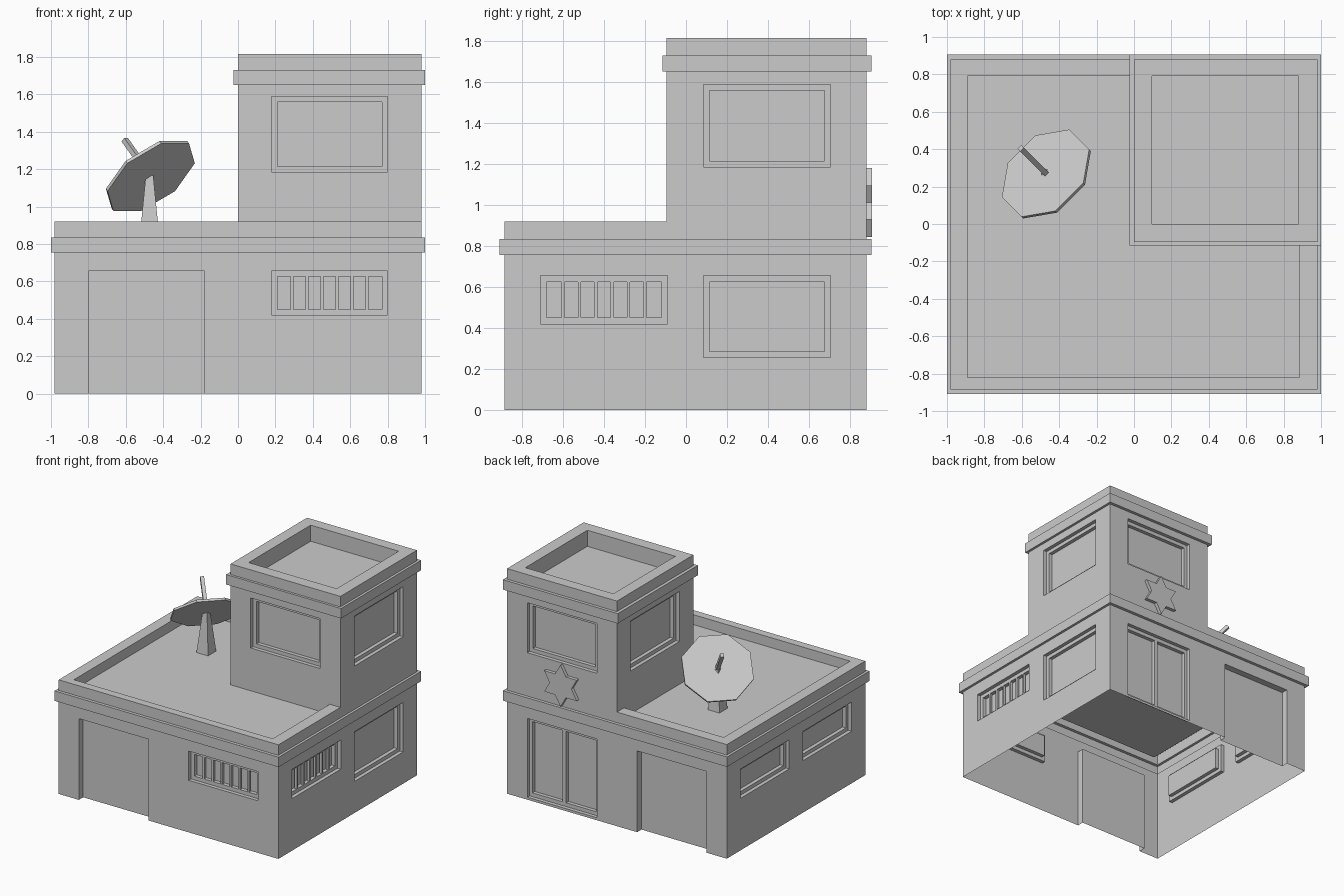
import bpy, bmesh, math
from mathutils import Matrix, Vector

cube = bpy.data.objects.get("Cube")
if cube:
    bpy.data.objects.remove(cube, do_unlink=True)

grey = bpy.data.materials.new("plain_grey")
grey.use_nodes = True
grey.diffuse_color = (0.6, 0.6, 0.6, 1)
grey.node_tree.nodes["Principled BSDF"].inputs["Base Color"].default_value = grey.diffuse_color


def finish(name, bm):
    bmesh.ops.recalc_face_normals(bm, faces=bm.faces)
    mesh = bpy.data.meshes.new(name)
    bm.to_mesh(mesh)
    bm.free()
    mesh.materials.append(grey)
    obj = bpy.data.objects.new(name, mesh)
    bpy.context.collection.objects.link(obj)
    return obj


def boxes(name, spans):
    """One object holding a box for each (x0, x1, y0, y1, z0, z1)."""
    bm = bmesh.new()
    for x0, x1, y0, y1, z0, z1 in spans:
        size = Matrix.Diagonal((x1 - x0, y1 - y0, z1 - z0, 1))
        mid = Matrix.Translation(((x0 + x1) / 2, (y0 + y1) / 2, (z0 + z1) / 2))
        bmesh.ops.create_cube(bm, size=1, matrix=mid @ size)
    return finish(name, bm)


def prism(name, points, matrix, z0, z1):
    """Extrude a flat outline along the local z axis."""
    bm = bmesh.new()
    low = [bm.verts.new(matrix @ Vector((x, y, z0))) for x, y in points]
    high = [bm.verts.new(matrix @ Vector((x, y, z1))) for x, y in points]
    bm.faces.new(low[::-1])
    bm.faces.new(high)
    for i in range(len(points)):
        j = (i + 1) % len(points)
        bm.faces.new((low[i], low[j], high[j], high[i]))
    return finish(name, bm)


def combine(target, tool, operation):
    mod = target.modifiers.new(tool.name, "BOOLEAN")
    mod.operation, mod.solver, mod.object = operation, "EXACT", tool
    bpy.context.view_layer.update()
    graph = bpy.context.evaluated_depsgraph_get()
    result = bpy.data.meshes.new_from_object(target.evaluated_get(graph))
    target.modifiers.clear()
    target.data = result
    bpy.data.objects.remove(tool, do_unlink=True)


# Wall planes: axis, position, inward direction
WALLS = {
    "front": ("y", -0.885, 1), "back": ("y", 0.88, -1),
    "right": ("x", 0.98, -1), "left": ("x", -0.98, 1),
    "tower_front": ("y", -0.095, 1), "tower_left": ("x", 0.0, 1),
}


def on_wall(wall, u0, u1, z0, z1, d0, d1):
    """Box span on a wall, from depth d0 to depth d1 inwards."""
    axis, pos, inward = WALLS[wall]
    a, b = sorted((pos + inward * d0, pos + inward * d1))
    return (a, b, u0, u1, z0, z1) if axis == "x" else (u0, u1, a, b, z0, z1)


# Main block with sunken roof, then tower and ledges
building = boxes("building", [(-0.98, 0.98, -0.885, 0.88, 0, 0.92)])
ROOF = 0.84
combine(building, boxes("roof_cut", [(-0.89, 0.885, -0.82, 0.79, ROOF, 1.2)]), "DIFFERENCE")
combine(building, boxes("tower", [(0, 0.98, -0.095, 0.88, 0.7, 1.815)]), "UNION")
combine(building, boxes("ledges", [(-1, 1, -0.91, 0.905, 0.755, 0.835),
                                   (-0.025, 1, -0.115, 0.905, 1.65, 1.73)]), "UNION")
combine(building, boxes("tower_roof_cut", [(0.095, 0.88, 0, 0.79, 1.685, 2)]), "DIFFERENCE")

# Windows: outer recess, then a deeper pane
X_SPAN, Y_BACK, Y_FRONT = (0.18, 0.8), (0.085, 0.705), (-0.71, -0.09)
SLIT, LOW, HIGH = (0.42, 0.655), (0.255, 0.655), (1.185, 1.588)
windows = [
    ("front", X_SPAN, SLIT), ("tower_front", X_SPAN, HIGH), ("back", X_SPAN, HIGH),
    ("right", Y_BACK, HIGH), ("right", Y_BACK, LOW), ("right", Y_FRONT, SLIT),
    ("tower_left", Y_BACK, HIGH), ("left", Y_BACK, SLIT), ("left", Y_FRONT, SLIT),
]
STEP, PANE, RIM = 0.03, 0.06, 0.03
outer, inner = [], []
for wall, u, z in windows:
    outer.append(on_wall(wall, *u, *z, -0.01, STEP))
    inner.append(on_wall(wall, u[0] + RIM, u[1] - RIM, z[0] + RIM, z[1] - RIM, STEP / 2, PANE))

# Plain doorways and the double door
for wall in ("front", "back"):
    outer.append(on_wall(wall, -0.8, -0.18, -0.1, 0.655, -0.01, 0.055))
outer.append(on_wall("back", *X_SPAN, 0.02, 0.655, -0.01, STEP))
for u0, u1 in ((0.205, 0.475), (0.505, 0.775)):
    inner.append(on_wall("back", u0, u1, 0.05, 0.625, STEP / 2, PANE))
combine(building, boxes("recess_cut", outer), "DIFFERENCE")
combine(building, boxes("pane_cut", inner), "DIFFERENCE")

# Open underside
bm = bmesh.new()
bm.from_mesh(building.data)
under = [f for f in bm.faces if f.calc_center_median().z < 0.001 and abs(f.normal.z) > 0.9]
bmesh.ops.delete(bm, geom=under, context="FACES")
bm.to_mesh(building.data)
bm.free()
building.data.materials.clear()
building.data.materials.append(grey)

# Window bars
for wall, u in (("front", X_SPAN), ("right", Y_FRONT)):
    mids = [u[0] + RIM + (u[1] - u[0] - 2 * RIM) * i / 7 for i in range(1, 7)]
    boxes(wall + "_window_bars",
          [on_wall(wall, m - 0.008, m + 0.008, SLIT[0] + RIM, SLIT[1] - RIM, STEP, 0.05) for m in mids])

# Six-pointed wall star
star = []
for i in range(12):
    r = 0.168 if i % 2 == 0 else 0.097
    a = math.pi / 2 + i * math.pi / 6
    star.append((r * math.cos(a), r * math.sin(a)))
facing_back = Matrix(((-1, 0, 0, 0.485), (0, 0, 1, 0), (0, 1, 0, 1.012), (0, 0, 0, 1)))
prism("wall_star", star, facing_back, 0.878, 0.907)

# Dish on a tapered post, tilted halfway up towards the back left
centre = Vector((-0.473, 0.272, 1.17))
tilt = (Matrix.Translation(centre) @ Matrix.Rotation(math.radians(45), 4, "Z")
        @ Matrix.Rotation(math.radians(-45), 4, "X"))
octagon = [(0.276 * math.cos(a), 0.276 * math.sin(a))
           for a in (math.pi / 8 + i * math.pi / 4 for i in range(8))]
prism("dish", octagon, tilt, -0.018, 0)
w = 0.014
prism("dish_rod", [(-w, -w), (w, -w), (w, w), (-w, w)], tilt, -0.005, 0.265)

bm = bmesh.new()
height = centre.z - 0.005 - ROOF
bmesh.ops.create_cone(
    bm, cap_ends=True, segments=4, depth=height,
    radius1=0.052 * math.sqrt(2), radius2=0.02 * math.sqrt(2),
    matrix=Matrix.Translation((centre.x, centre.y, ROOF + height / 2))
    @ Matrix.Rotation(math.pi / 4, 4, "Z"))
finish("dish_post", bm)
